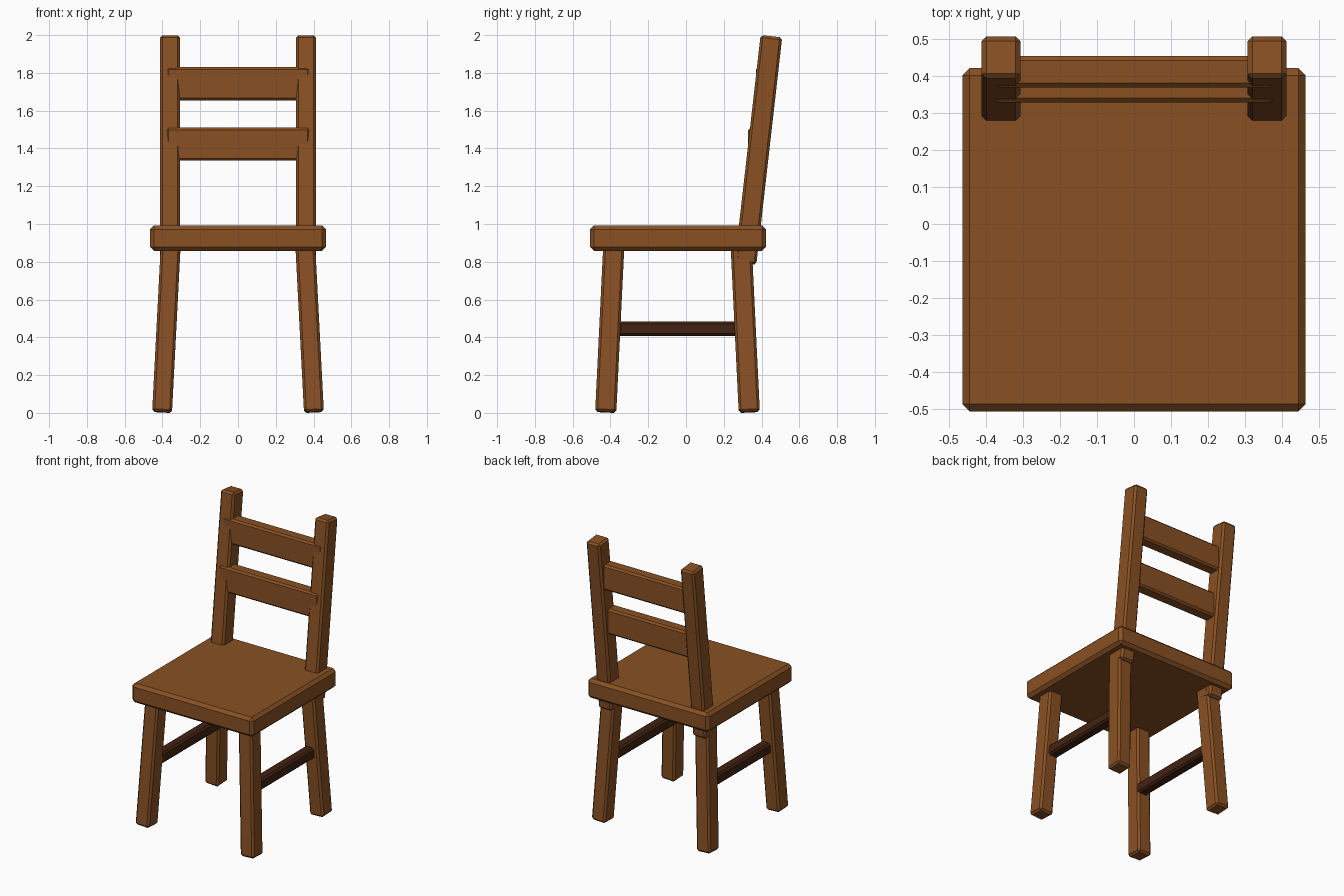
import bpy, bmesh
from mathutils import Vector, Matrix

if "Cube" in bpy.data.objects:
    bpy.data.objects.remove(bpy.data.objects["Cube"])


def material(name, rgb):
    m = bpy.data.materials.new(name)
    m.diffuse_color = (*rgb, 1)
    m.use_nodes = True
    m.node_tree.nodes["Principled BSDF"].inputs["Base Color"].default_value = m.diffuse_color
    return m


wood = material("warm brown wood", (0.25, 0.082, 0.017))
dark = material("dark brown wood", (0.055, 0.016, 0.006))


def bar(name, a, b, width, depth, chamfer, mat):
    """Chamfered box running from a to b, width along x and depth across."""
    a, b = Vector(a), Vector(b)
    axis = (b - a).normalized()
    side = (Vector((1, 0, 0)) - axis * axis.x).normalized()
    rot = Matrix((side, axis.cross(side), axis)).transposed().to_4x4()
    bm = bmesh.new()
    bmesh.ops.create_cube(bm, size=1)
    bmesh.ops.scale(bm, vec=(width, depth, (b - a).length), verts=bm.verts)
    bmesh.ops.bevel(bm, geom=bm.edges[:], offset=chamfer, segments=1,
                    affect='EDGES', profile=0.5)
    bmesh.ops.transform(bm, matrix=Matrix.Translation((a + b) / 2) @ rot,
                        verts=bm.verts)
    bmesh.ops.recalc_face_normals(bm, faces=bm.faces)
    me = bpy.data.meshes.new(name)
    bm.to_mesh(me)
    bm.free()
    me.materials.append(mat)
    ob = bpy.data.objects.new(name, me)
    bpy.context.collection.objects.link(ob)
    return ob


# Seat
bar("seat", (0, -0.0425, 0.858), (0, -0.0425, 0.992), 0.93, 0.93, 0.02, wood)

for s, label in ((-1, "left"), (1, "right")):
    # Splayed legs
    bar(f"front_leg_{label}", (s * 0.402, -0.425, 0.004), (s * 0.354, -0.38, 0.93),
        0.105, 0.112, 0.013, wood)
    bar(f"back_leg_{label}", (s * 0.402, 0.335, 0.004), (s * 0.354, 0.29, 0.93),
        0.105, 0.112, 0.013, wood)
    # Leaning back posts
    bar(f"back_post_{label}", (s * 0.36, 0.315, 0.79), (s * 0.36, 0.452, 1.994),
        0.105, 0.115, 0.013, wood)
    # Side stretchers between front and back legs
    bar(f"stretcher_{label}", (s * 0.366, -0.42, 0.445), (s * 0.366, 0.33, 0.445),
        0.072, 0.075, 0.012, dark)

# Upright back slats
for name, y, z in (("lower_slat", 0.372, 1.34), ("upper_slat", 0.412, 1.66)):
    bar(name, (0, y, z - 0.005), (0, y, z + 0.17), 0.76, 0.085, 0.012, wood)
